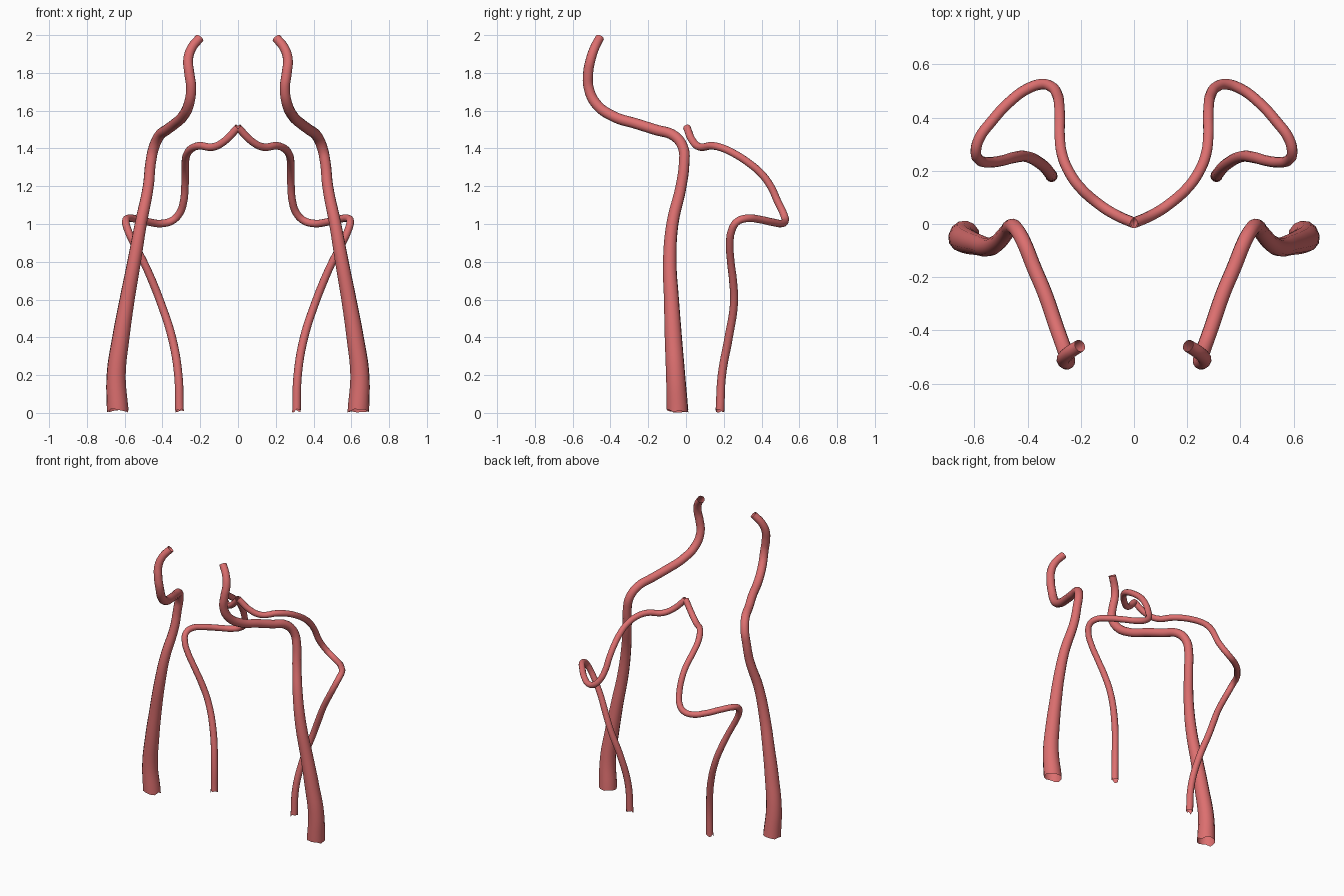
import bpy, random

random.seed(4)

vessel_red = bpy.data.materials.new("vessel red")
vessel_red.diffuse_color = (0.72, 0.16, 0.16, 1)

# Centre lines of the right-hand vessels, from the base up: x, y, z, radius
THICK = [
    (.637, -.045, .01, .058), (.645, -.055, .20, .051), (.62, -.067, .40, .046),
    (.587, -.077, .60, .040), (.55, -.086, .80, .036), (.515, -.072, 1.0, .032),
    (.475, -.026, 1.2, .029), (.463, -.010, 1.32, .028), (.447, -.014, 1.40, .028),
    (.418, -.060, 1.465, .028), (.375, -.165, 1.50, .028), (.335, -.26, 1.53, .028),
    (.292, -.385, 1.57, .028), (.260, -.475, 1.635, .028), (.248, -.515, 1.72, .027),
    (.258, -.518, 1.80, .027), (.264, -.505, 1.87, .026), (.246, -.485, 1.93, .025),
    (.203, -.457, 1.985, .024),
]
THIN = [
    (.31, .18, .01, .023), (.316, .19, .20, .022), (.35, .226, .40, .022),
    (.408, .254, .58, .021), (.455, .249, .70, .021), (.50, .237, .80, .020),
    (.552, .232, .90, .020), (.580, .240, .96, .020), (.594, .268, 1.01, .020),
    (.582, .32, 1.03, .020), (.535, .385, 1.025, .020), (.47, .456, 1.01, .020),
    (.40, .508, 1.003, .020), (.345, .525, 1.02, .020), (.308, .514, 1.06, .020),
    (.288, .485, 1.12, .020), (.281, .448, 1.20, .020), (.279, .40, 1.265, .020),
    (.279, .33, 1.325, .020), (.27, .26, 1.37, .020), (.245, .198, 1.40, .020),
    (.205, .14, 1.414, .020), (.13, .073, 1.408, .020), (.07, .035, 1.44, .020),
    (0, .004, 1.512, .020),
]


def vessel(name, path, side):
    """Open, tapered tube swept along a smooth path; side mirrors it in x."""
    curve = bpy.data.curves.new(name, 'CURVE')
    curve.dimensions = '3D'
    curve.bevel_depth = 1
    curve.bevel_resolution = 4
    curve.resolution_u = 6
    curve.use_fill_caps = False
    spline = curve.splines.new('BEZIER')
    spline.bezier_points.add(len(path) - 1)
    for p, (x, y, z, r) in zip(spline.bezier_points, path):
        p.co = (side * x, y, z)
        p.radius = r
        p.handle_left_type = p.handle_right_type = 'AUTO'
    obj = bpy.data.objects.new(name, curve)
    bpy.context.collection.objects.link(obj)
    bpy.ops.object.select_all(action='DESELECT')
    obj.select_set(True)
    bpy.context.view_layer.objects.active = obj
    bpy.ops.object.convert(target='MESH')
    obj = bpy.context.object
    obj.data.materials.clear()
    obj.data.materials.append(vessel_red)
    # Slightly ragged cut at the base
    for v in obj.data.vertices:
        if v.co.z < .03:
            v.co.z = random.uniform(0, .022)
    bpy.ops.object.shade_smooth()


for label, side in (("right", 1), ("left", -1)):
    vessel(label + "_front_vessel", THICK, side)
    vessel(label + "_rear_vessel", THIN, side)
